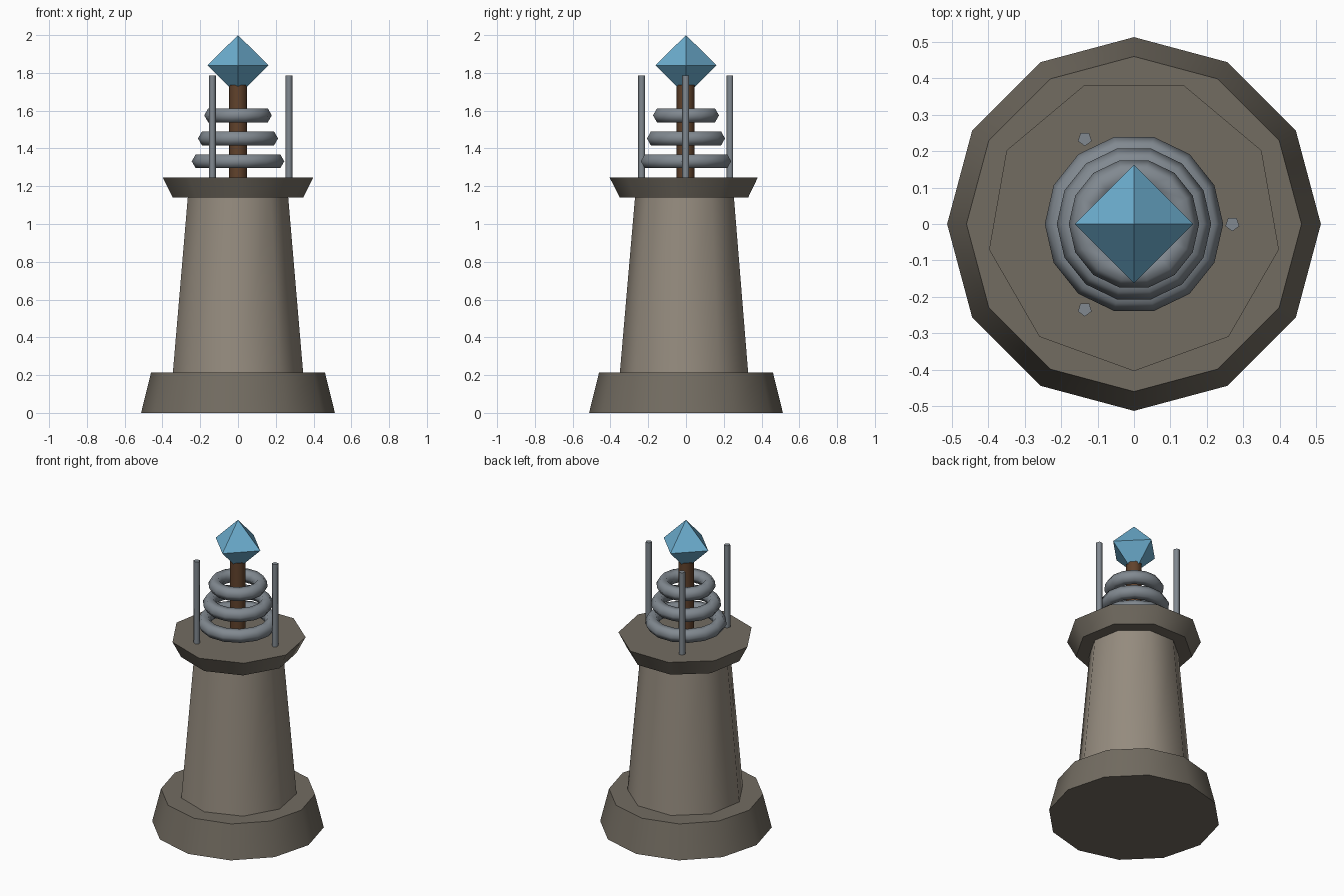
import bpy, bmesh
from math import sin, cos, pi, radians

if "Cube" in bpy.data.objects:
    bpy.data.objects.remove(bpy.data.objects["Cube"])


def material(name, rgb):
    m = bpy.data.materials.new(name)
    m.diffuse_color = (*rgb, 1)
    m.use_nodes = True
    m.node_tree.nodes["Principled BSDF"].inputs["Base Color"].default_value = m.diffuse_color
    return m


DARK_STONE = material("dark_stone", (0.17, 0.15, 0.12))
STONE = material("stone", (0.30, 0.26, 0.21))
METAL = material("metal", (0.22, 0.25, 0.28))
COPPER = material("copper_brown", (0.12, 0.055, 0.025))
CRYSTAL = material("crystal_blue", (0.15, 0.42, 0.62))


def finish(ob, name, mat, angle):
    ob.name = name
    ob.data.materials.append(mat)
    if angle:
        bpy.ops.object.select_all(action='DESELECT')
        ob.select_set(True)
        bpy.context.view_layer.objects.active = ob
        bpy.ops.object.shade_smooth_by_angle(angle=radians(angle))
    return ob


def frustum(name, sides, r0, r1, z0, z1, mat, angle=50, x=0, y=0):
    """Closed n-sided tapered column with a corner towards the front."""
    bm = bmesh.new()
    rings = []
    for r, z in ((r0, z0), (r1, z1)):
        a = [-pi / 2 + 2 * pi * i / sides for i in range(sides)]
        rings.append([bm.verts.new((x + r * cos(t), y + r * sin(t), z)) for t in a])
    low, top = rings
    bm.faces.new(low[::-1])
    bm.faces.new(top)
    for i in range(sides):
        j = (i + 1) % sides
        bm.faces.new((low[i], low[j], top[j], top[i]))
    me = bpy.data.meshes.new(name)
    bm.to_mesh(me)
    bm.free()
    ob = bpy.data.objects.new(name, me)
    bpy.context.collection.objects.link(ob)
    return finish(ob, name, mat, angle)


# Stone tower
frustum("base", 12, 0.513, 0.46, 0, 0.215, DARK_STONE)
frustum("tower_body", 9, 0.35, 0.27, 0.215, 1.14, STONE)
frustum("platform", 9, 0.35, 0.404, 1.14, 1.245, DARK_STONE)

# Central mast
frustum("mast", 7, 0.049, 0.049, 1.245, 1.735, COPPER, 60)

# Coil rings, shrinking upwards
for i, (major, z) in enumerate(((0.203, 1.332), (0.170, 1.453), (0.137, 1.575))):
    bpy.ops.mesh.primitive_torus_add(major_radius=major, minor_radius=0.042,
                                     major_segments=14, minor_segments=6,
                                     location=(0, 0, z))
    finish(bpy.context.object, f"coil_ring_{i + 1}", METAL, 70)

# Upright rods around the coil
for i in range(3):
    t = 2 * pi * i / 3
    frustum(f"rod_{i + 1}", 5, 0.02, 0.02, 1.24, 1.785, METAL, 75,
            0.27 * cos(t), 0.27 * sin(t))

# Crystal: two four-sided pyramids joined at the waist
bm = bmesh.new()
R, ZC = 0.162, 1.84
waist = [bm.verts.new((R * cos(i * pi / 2), R * sin(i * pi / 2), ZC)) for i in range(4)]
tip = bm.verts.new((0, 0, 2.0))
bottom = bm.verts.new((0, 0, 1.68))
for i in range(4):
    j = (i + 1) % 4
    bm.faces.new((waist[i], waist[j], tip))
    bm.faces.new((waist[j], waist[i], bottom))
me = bpy.data.meshes.new("crystal")
bm.to_mesh(me)
bm.free()
ob = bpy.data.objects.new("crystal", me)
bpy.context.collection.objects.link(ob)
finish(ob, "crystal", CRYSTAL, 0)
